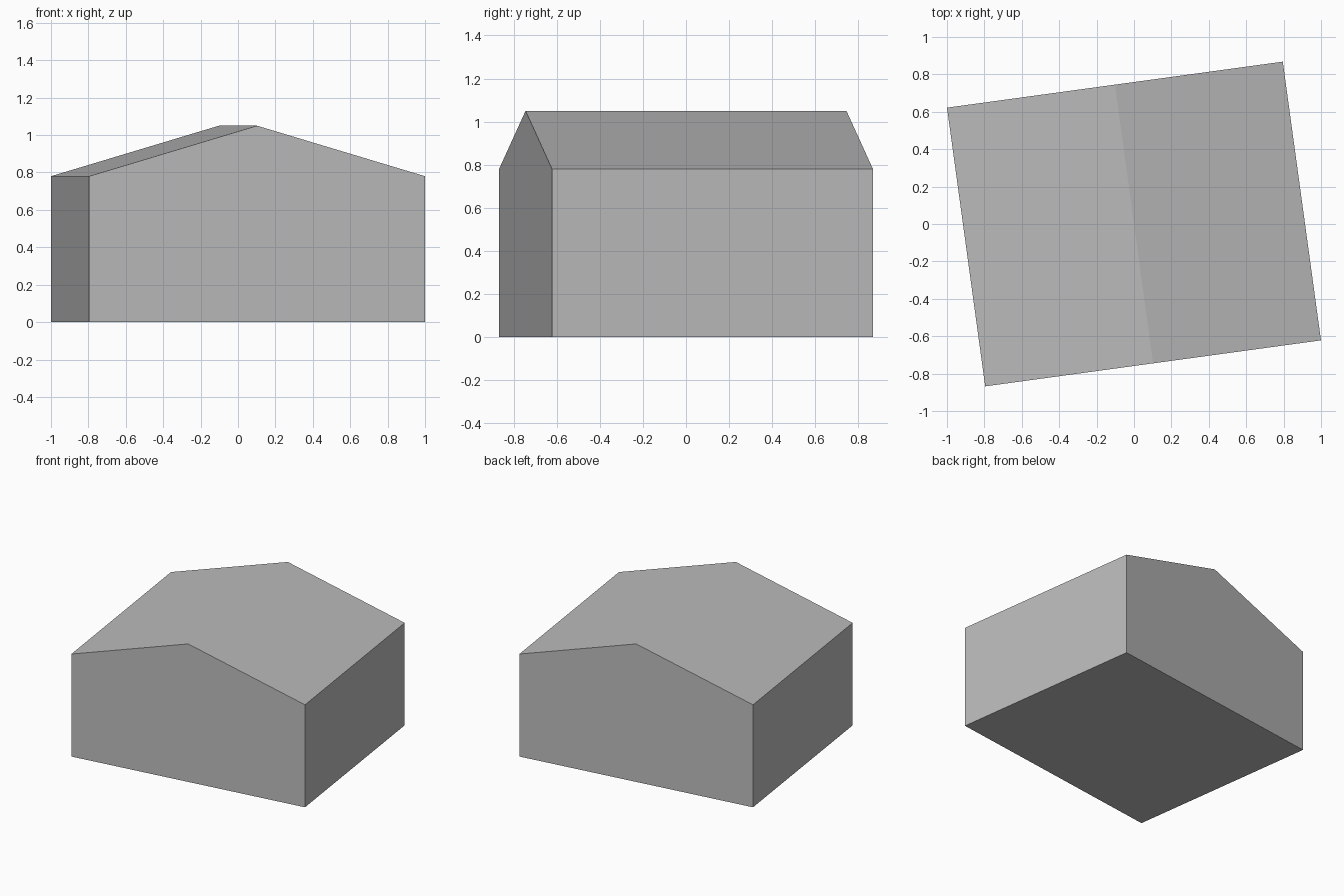
import bpy
import bmesh
import math
from mathutils import Matrix, Vector

cube = bpy.data.objects.get("Cube")
if cube:
    bpy.data.objects.remove(cube, do_unlink=True)

WIDTH, DEPTH = 1.812, 1.504
EAVES, RIDGE = 0.78, 1.05
TURN = math.radians(7.8)

# Plain grey used on every face
grey = bpy.data.materials.new("plain_grey")
grey.use_nodes = True
colour = (0.5, 0.5, 0.5, 1.0)
grey.diffuse_color = colour
grey.node_tree.nodes["Principled BSDF"].inputs["Base Color"].default_value = colour

# Gable profile, extruded from front to back
w = WIDTH / 2
profile = [(-w, 0), (w, 0), (w, EAVES), (0, RIDGE), (-w, EAVES)]
bm = bmesh.new()
gable = bm.faces.new([bm.verts.new((x, -DEPTH / 2, z)) for x, z in profile])
extruded = bmesh.ops.extrude_face_region(bm, geom=[gable], use_keep_orig=True)
back = [v for v in extruded["geom"] if isinstance(v, bmesh.types.BMVert)]
bmesh.ops.translate(bm, verts=back, vec=Vector((0, DEPTH, 0)))
bmesh.ops.recalc_face_normals(bm, faces=bm.faces)

# The whole building stands slightly turned on the ground
bmesh.ops.transform(bm, matrix=Matrix.Rotation(TURN, 4, "Z"), verts=bm.verts)

mesh = bpy.data.meshes.new("gabled_building")
bm.to_mesh(mesh)
bm.free()
mesh.materials.append(grey)
building = bpy.data.objects.new("gabled_building", mesh)
bpy.context.collection.objects.link(building)
